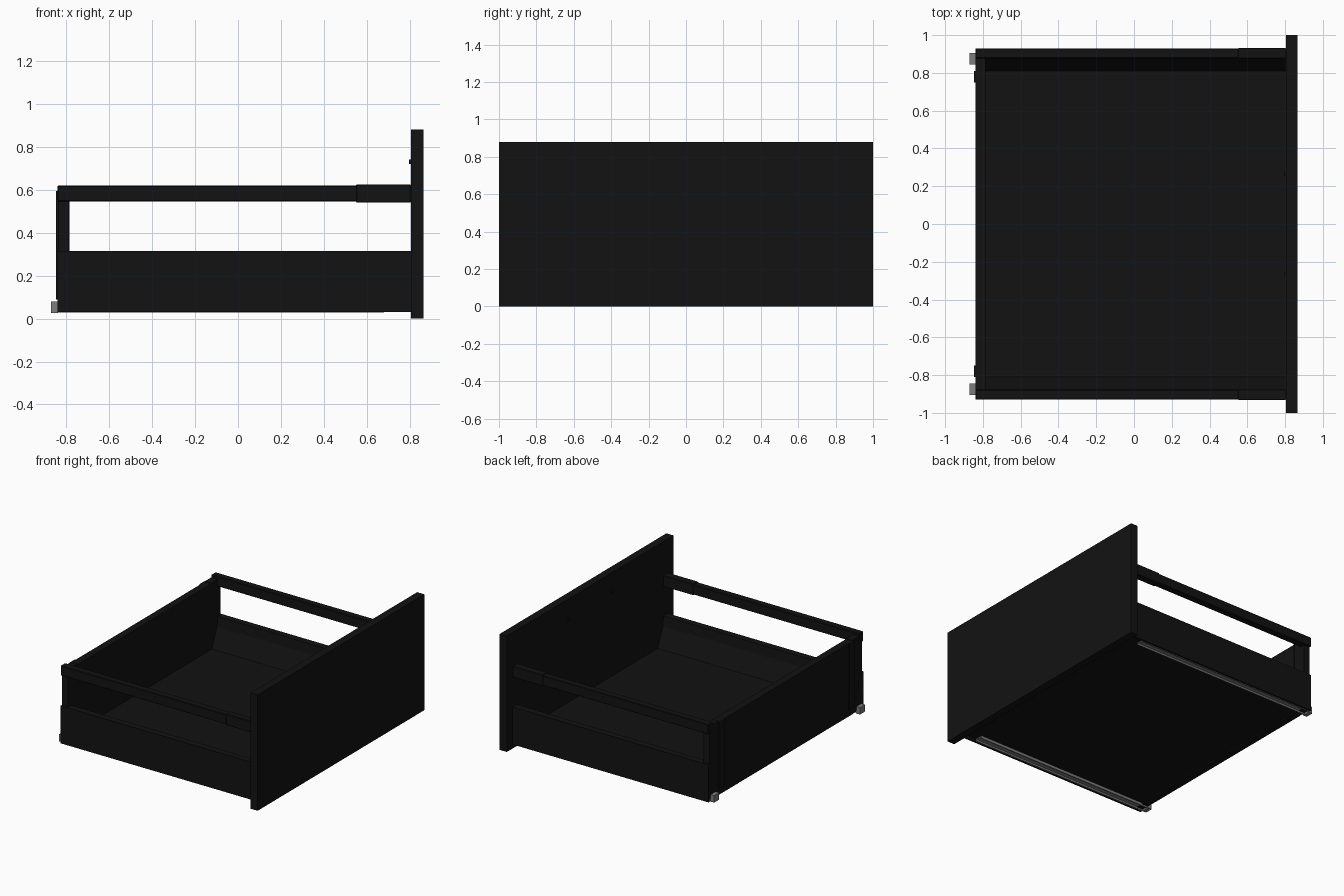
import bpy, bmesh

if "Cube" in bpy.data.objects:
    bpy.data.objects.remove(bpy.data.objects["Cube"])


def material(name, v):
    m = bpy.data.materials.new(name)
    m.diffuse_color = (v, v, v, 1)
    m.use_nodes = True
    m.node_tree.nodes["Principled BSDF"].inputs["Base Color"].default_value = m.diffuse_color
    return m


BLACK = material("black", 0.006)
GREY = material("grey_metal", 0.2)


def finish(bm, name, mat):
    bmesh.ops.recalc_face_normals(bm, faces=bm.faces)
    me = bpy.data.meshes.new(name)
    bm.to_mesh(me)
    bm.free()
    me.materials.append(mat)
    ob = bpy.data.objects.new(name, me)
    bpy.context.collection.objects.link(ob)
    return ob


def box(name, x, y, z, mat=BLACK, bevel=0):
    bm = bmesh.new()
    bmesh.ops.create_cube(bm, size=1)
    for v in bm.verts:
        for i, (a, b) in enumerate((x, y, z)):
            v.co[i] = (a + b) / 2 + v.co[i] * (b - a)
    ob = finish(bm, name, mat)
    if bevel:
        m = ob.modifiers.new("bevel", "BEVEL")
        m.width, m.segments = bevel, 1
    return ob


def extrude_x(name, profile, x0, x1, mat=BLACK):
    """Extrude a (y, z) outline from x0 to x1."""
    bm = bmesh.new()
    f = bm.faces.new([bm.verts.new((x0, y, z)) for y, z in profile])
    ext = bmesh.ops.extrude_face_region(bm, geom=[f])["geom"]
    moved = [g for g in ext if isinstance(g, bmesh.types.BMVert)]
    bmesh.ops.translate(bm, verts=moved, vec=(x1 - x0, 0, 0))
    return finish(bm, name, mat)


# Front panel, floor and back panel
box("front_panel", (0.805, 0.865), (-1, 1), (0, 0.88))
box("floor", (-0.84, 0.805), (-0.83, 0.83), (0.05, 0.095))
box("back_panel", (-0.84, -0.785), (-0.81, 0.81), (0.04, 0.595))

for s, side in ((1, "left"), (-1, "right")):
    def span(a, b):
        return tuple(sorted((s * a, s * b)))

    # Side wall with sloping inner face and a channel below for the runner
    wall = [(0.93, 0.03), (0.93, 0.315), (0.88, 0.315), (0.873, 0.24),
            (0.81, 0.095), (0.81, 0.05), (0.915, 0.05), (0.915, 0.03)]
    extrude_x("side_wall_" + side, [(s * y, z) for y, z in wall], -0.84, 0.805)

    # Upper rail with its front sleeve
    box("upper_rail_" + side, (-0.84, 0.56), span(0.877, 0.93), (0.545, 0.62), bevel=0.004)
    box("rail_sleeve_" + side, (0.55, 0.805), span(0.875, 0.932), (0.54, 0.625), bevel=0.004)

    # Back corner bracket with a flange lapping the back panel
    box("back_bracket_" + side, (-0.838, -0.787), span(0.80, 0.915), (0.04, 0.60))
    box("bracket_flange_" + side, (-0.847, -0.838), span(0.75, 0.81), (0.09, 0.595))

    # Metal runner: C channel under the wall, and its rear stop block
    runner = [(0.912, 0.029), (0.912, 0.049), (0.85, 0.049), (0.85, 0.029),
              (0.858, 0.029), (0.858, 0.042), (0.904, 0.042), (0.904, 0.029)]
    extrude_x("runner_" + side, [(s * y, z) for y, z in runner], -0.84, 0.68, GREY)
    box("runner_stop_" + side, (-0.87, -0.838), span(0.845, 0.905), (0.027, 0.08), GREY)

    # Handle screw head on the inside of the front panel
    bpy.ops.mesh.primitive_cylinder_add(vertices=16, radius=0.011, depth=0.012,
                                        location=(0.803, s * 0.265, 0.73),
                                        rotation=(0, 1.5708, 0))
    screw = bpy.context.object
    screw.name = "handle_screw_" + side
    screw.data.materials.append(BLACK)
    bpy.ops.object.shade_smooth_by_angle()
